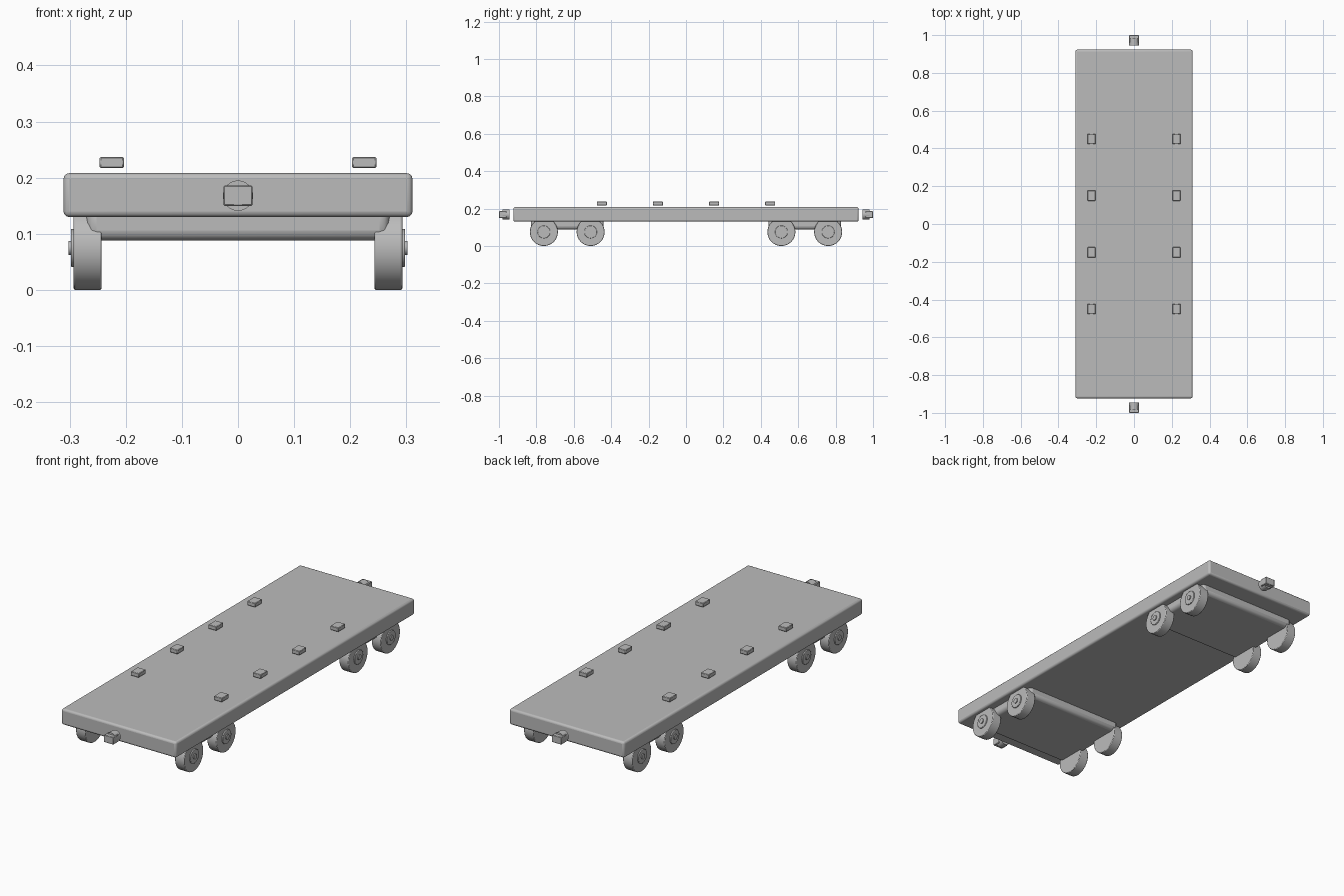
import bpy
from math import pi
from mathutils import Matrix

cube = bpy.data.objects.get("Cube")
if cube:
    bpy.data.objects.remove(cube, do_unlink=True)

grey = bpy.data.materials.new("plain_grey")
grey.use_nodes = True
colour = (0.5, 0.5, 0.5, 1)
grey.diffuse_color = colour
grey.node_tree.nodes["Principled BSDF"].inputs["Base Color"].default_value = colour


def finish(name, bevel, segments):
    ob = bpy.context.object
    ob.name = name
    ob.data.materials.append(grey)
    if bevel:
        mod = ob.modifiers.new("rounded_edges", "BEVEL")
        mod.width, mod.segments = bevel, segments
        mod.limit_method = "ANGLE"
    bpy.ops.object.shade_smooth_by_angle(angle=pi / 6)
    return ob


def box(name, centre, size, bevel=0.0, segments=3):
    bpy.ops.mesh.primitive_cube_add(size=1, location=centre)
    bpy.context.object.data.transform(Matrix.Diagonal((*size, 1)))
    return finish(name, bevel, segments)


def cylinder(name, centre, radius, depth, axis, bevel=0.0, sides=32):
    bpy.ops.mesh.primitive_cylinder_add(vertices=sides, radius=radius, depth=depth, location=centre)
    turn = Matrix.Rotation(pi / 2, 4, "Y" if axis == "x" else "X")
    bpy.context.object.data.transform(turn)
    return finish(name, bevel, 2)


# Flat deck
box("deck", (0, 0, 0.169), (0.622, 1.846, 0.078), 0.01)

# Cargo stops hovering just above the deck
for side, label in ((-1, "right"), (1, "left")):
    for i in range(4):
        box(f"stop_{label}_{i + 1}", (side * 0.225, -0.45 + 0.3 * i, 0.227),
            (0.043, 0.054, 0.02), 0.002, 1)

for end, place in ((-1, "front"), (1, "back")):
    # Bogie frame
    box(f"{place}_bogie", (0, end * 0.635, 0.118), (0.54, 0.39, 0.06), 0.018)

    # Coupler with a round shank and a square head
    cylinder(f"{place}_coupler_shank", (0, end * 0.963, 0.168), 0.027, 0.036, "y")
    box(f"{place}_coupler_head", (0, end * 0.98, 0.168), (0.052, 0.04, 0.036), 0.002, 1)

    # Wheels with hubs and axle caps
    for side, label in ((-1, "right"), (1, "left")):
        for j, y in enumerate((0.51, 0.76)):
            tag = f"{place}_{label}_{j + 1}"
            cylinder(f"wheel_{tag}", (side * 0.268, end * y, 0.075), 0.075, 0.05, "x", 0.003)
            cylinder(f"hub_{tag}", (side * 0.289, end * y, 0.075), 0.034, 0.018, "x", 0.002)
            cylinder(f"axle_cap_{tag}", (side * 0.295, end * y, 0.075), 0.0125, 0.015, "x", 0, 24)
